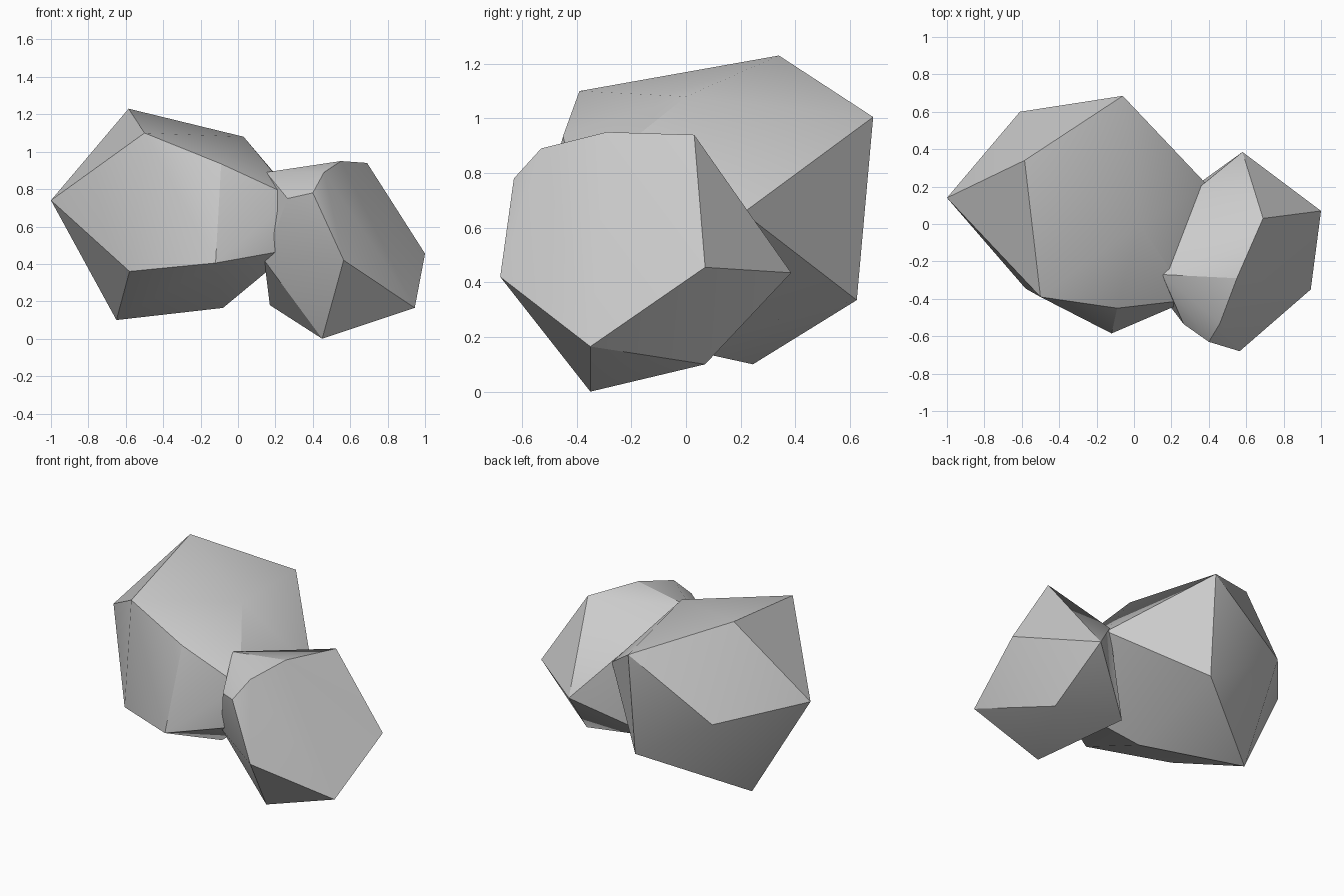
import bpy
import bmesh
import math

# Remove the default object
default = bpy.data.objects.get("Cube")
if default:
    bpy.data.objects.remove(default, do_unlink=True)


def make_material(name, colour):
    mat = bpy.data.materials.new(name)
    mat.use_nodes = True
    mat.diffuse_color = colour
    mat.node_tree.nodes["Principled BSDF"].inputs["Base Color"].default_value = colour
    return mat


def make_boulder(name, corners, facet, ridge, material):
    """Wrap a convex skin around the corners, soften one facet, harden one ridge."""
    bm = bmesh.new()
    verts = {corner: bm.verts.new(corner) for corner in corners}
    bmesh.ops.convex_hull(bm, input=bm.verts)
    bmesh.ops.recalc_face_normals(bm, faces=bm.faces)
    facet_verts = {verts[corner] for corner in facet}
    ridge_verts = {verts[corner] for corner in ridge}
    loose = [v for v in bm.verts if not v.link_faces]
    bmesh.ops.delete(bm, geom=loose, context="VERTS")
    bm.edges.index_update()
    inner = [e.index for e in bm.edges
             if all(set(f.verts) <= facet_verts for f in e.link_faces)]
    hard = [e.index for e in bm.edges if set(e.verts) == ridge_verts]

    mesh = bpy.data.meshes.new(name)
    bm.to_mesh(mesh)
    bm.free()
    mesh.materials.append(material)
    boulder = bpy.data.objects.new(name, mesh)
    bpy.context.collection.objects.link(boulder)

    # Soften the shallow creases, then set the facet and the ridge by hand
    bpy.ops.object.select_all(action="DESELECT")
    boulder.select_set(True)
    bpy.context.view_layer.objects.active = boulder
    bpy.ops.object.shade_smooth_by_angle(angle=math.radians(30))
    for index in inner:
        mesh.edges[index].use_edge_sharp = False
    for index in hard:
        mesh.edges[index].use_edge_sharp = True


stone = make_material("stone grey", (0.6, 0.6, 0.6, 1.0))

# Large boulder: crown, front, sides and underside corners
large_crown = [(-.585, .34, 1.23), (-.5, -.39, 1.1), (.03, 0, 1.08), (-.06, .685, 1.005)]
front_ridge = [(-.09, -.45, .935), (-.12, -.585, .405)]
large_inner = [(.3, -.405, .755), (.3, -.37, .48)]
large_sides = [(-1, .14, .74), (-.61, .6, .66), (.39, .21, .655), (-.58, -.345, .36)]
large_base = [(-.65, .245, .1), (-.08, -.05, .165), (-.07, .625, .335)]
make_boulder("large_boulder",
             large_crown + front_ridge + large_inner + large_sides + large_base,
             front_ridge + large_inner, front_ridge, stone)

# Small boulder leaning against it, with a broad facet sloping to the back
top_ridge = [(.55, -.29, .95), (.15, -.27, .89)]
back_facet = [(.69, .03, .94), (.36, .205, .69), (.58, .385, .435)]
small_front = [(.46, -.53, .89), (.4, -.63, .78), (.265, -.535, .75), (.565, -.68, .42)]
small_sides = [(1, .07, .455), (.945, -.35, .165), (.14, -.37, .42)]
small_base = [(.45, -.35, 0), (.17, .09, .18), (.67, .07, .1)]
make_boulder("small_boulder",
             top_ridge + back_facet + small_front + small_sides + small_base,
             top_ridge + back_facet, top_ridge, stone)
